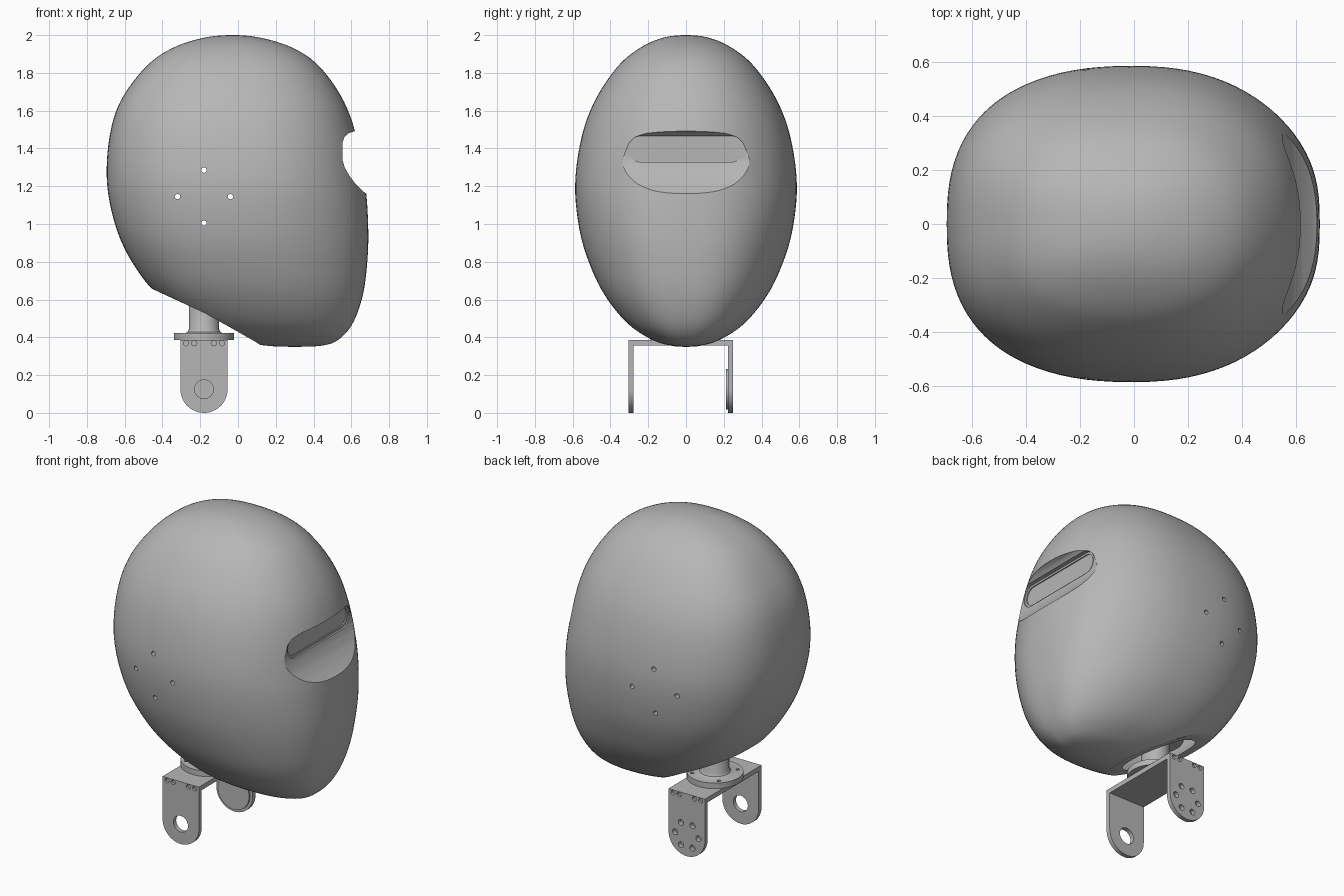
import bpy, bmesh, math
from mathutils import Vector, Matrix

if "Cube" in bpy.data.objects:
    bpy.data.objects.remove(bpy.data.objects["Cube"])

grey = bpy.data.materials.new("neutral_grey")
grey.use_nodes = True
GREY = (0.47, 0.47, 0.47, 1)
grey.diffuse_color = GREY
grey.node_tree.nodes["Principled BSDF"].inputs["Base Color"].default_value = GREY


def finish(name, bm):
    bmesh.ops.recalc_face_normals(bm, faces=bm.faces)
    me = bpy.data.meshes.new(name)
    bm.to_mesh(me)
    bm.free()
    ob = bpy.data.objects.new(name, me)
    bpy.context.collection.objects.link(ob)
    me.materials.append(grey)
    return ob


def prism(name, outline, axis, lo, hi):
    """Extrude a 2D outline: along y it is (x, z), along x it is (y, z)."""
    place = (lambda p, t: (p[0], t, p[1])) if axis == "y" else (lambda p, t: (t, p[0], p[1]))
    bm = bmesh.new()
    face = bm.faces.new([bm.verts.new(place(p, lo)) for p in outline])
    ext = bmesh.ops.extrude_face_region(bm, geom=[face])
    verts = [g for g in ext["geom"] if isinstance(g, bmesh.types.BMVert)]
    bmesh.ops.translate(bm, vec=Vector(place((0, 0), hi - lo)), verts=verts)
    return finish(name, bm)


def arc(cx, cz, r, a0, a1, n):
    return [(cx + r * math.cos(math.radians(a0 + (a1 - a0) * i / n)),
             cz + r * math.sin(math.radians(a0 + (a1 - a0) * i / n))) for i in range(n + 1)]


def stadium(half, cz, r):
    return arc(half - r, cz, r, -90, 90, 16) + arc(r - half, cz, r, 90, 270, 16)


def rod(name, x, z, r, lo, hi, n=24):
    return prism(name, arc(x, z, r, 0, 360, n)[:-1], "y", lo, hi)


def lathe(name, profile, x, y, n=48):
    """Solid of revolution around a vertical axis, closed at both ends."""
    bm = bmesh.new()
    rings = [[bm.verts.new((x + r * math.cos(math.tau * i / n), y + r * math.sin(math.tau * i / n), z))
              for i in range(n)] for r, z in profile]
    for a, b in zip(rings, rings[1:]):
        for i in range(n):
            bm.faces.new((a[i], a[i - 1], b[i - 1], b[i]))
    bm.faces.new(rings[0])
    bm.faces.new(rings[-1])
    return finish(name, bm)


def cut(ob, *cutters):
    for c in cutters:
        m = ob.modifiers.new("cut", "BOOLEAN")
        m.operation, m.solver, m.object = "DIFFERENCE", "EXACT", c
        bpy.context.view_layer.objects.active = ob
        bpy.ops.object.modifier_apply(modifier=m.name)
        bpy.data.objects.remove(c)


def smooth(ob, angle=30):
    bpy.ops.object.select_all(action="DESELECT")
    ob.select_set(True)
    bpy.context.view_layer.objects.active = ob
    bpy.ops.object.shade_smooth_by_angle(angle=math.radians(angle))


# Head sections: height, back x, front x, half width
SECTIONS = [(2.0, -.03, -.03, 0), (1.985, -.185, .125, .125), (1.93, -.35, .295, .247),
            (1.83, -.49, .435, .365), (1.65, -.622, .56, .484), (1.45, -.682, .63, .555),
            (1.2, -.692, .675, .587), (.95, -.635, .69, .56), (.75, -.53, .68, .495),
            (.6, -.4, .655, .415), (.47, -.23, .605, .305), (.39, -.03, .535, .185),
            (.357, .14, .45, .085), (.35, .3, .3, 0)]


def head_solid(name, scale=1.0, seg=96, steps=6):
    ghost = lambda s: (s[0], s[2], s[1], -s[3])
    keys = [Vector(s) for s in [ghost(SECTIONS[1])] + SECTIONS + [ghost(SECTIONS[-2])]]
    rows = []
    for a, b, c, d in zip(keys, keys[1:], keys[2:], keys[3:]):
        for k in range(steps):
            t = k / steps
            rows.append(b + (c - a) * t / 2 + (2 * a - 5 * b + 4 * c - d) * t * t / 2
                        + (3 * b - a - 3 * c + d) * t ** 3 / 2)
    bm = bmesh.new()
    rings = []
    for z, back, front, w in rows[1:]:
        mid, half, ring = (back + front) / 2, (front - back) / 2, []
        # The lower face is squarer in front, with cheeks that taper forward
        jaw = min(1, max(0, (1.25 - z) / .35))
        for i in range(seg):
            co, si = math.cos(math.tau * i / seg), math.sin(math.tau * i / seg)
            fore = max(co, 0)
            e = 2 / (2.35 - 0.15 * co + 0.5 * jaw * fore)
            u = math.copysign(abs(co) ** e, co)
            taper = 1 - .14 * jaw * max(u, 0) ** 2
            ring.append(bm.verts.new((mid + half * u,
                                      w * taper * math.copysign(abs(si) ** e, si), z)))
        rings.append(ring)
    for a, b in zip(rings, rings[1:]):
        for i in range(seg):
            bm.faces.new((a[i], a[i - 1], b[i - 1], b[i]))
    for ring, s in ((rings[0], SECTIONS[0]), (rings[-1], SECTIONS[-1])):
        pole = bm.verts.new((s[1], 0, s[0]))
        for i in range(seg):
            bm.faces.new((ring[i], ring[i - 1], pole))
    centre = Matrix.Translation((0, 0, 1.175))
    bm.transform(centre @ Matrix.Scale(scale, 4) @ centre.inverted())
    return finish(name, bm)


# Eye recess profile, reused deeper to keep the wall behind it
RECESS = [(.9, 1.5), (.62, 1.492), (.585, 1.48), (.563, 1.46), (.553, 1.43), (.553, 1.34),
          (.565, 1.3), (.59, 1.255), (.62, 1.215), (.66, 1.175), (.7, 1.145), (.9, 1.05)]
SLOT_Z = 1.397

head = head_solid("head_shell")
cut(head, prism("recess_cutter", RECESS, "y", -.6, .6))
hollow = head_solid("hollow_cutter", .95)
deeper = [(x - .035, z + (.04 if z > SLOT_Z else -.03)) for x, z in RECESS]
cut(hollow, prism("recess_backing", deeper, "y", -.62, .62))
cut(head, hollow)

# Neck opening, eye slot and side bolt holes
cut(head, prism("opening_cutter", [(-.9, .88), (-.44, .65), (-.17, .525), (.09, .378), (.14, .345),
                                   (.14, .1), (-.9, .1)], "y", -.8, .8))
cut(head, prism("slot_step", stadium(.305, SLOT_Z, .07), "x", .546, .9),
    prism("slot_cutter", stadium(.29, SLOT_Z, .058), "x", .4, .9))
for dx, dz in ((.14, 0), (-.14, 0), (0, .14), (0, -.14)):
    cut(head, rod("bolt_cutter", -.18 + dx, 1.145 + dz, .014, -.8, .8, 16))
smooth(head)

# Pane closing the eye slot
prism("visor_pane", stadium(.295, SLOT_Z, .062), "x", .53, .539)

# Neck with lower and upper flanges
NX, NY = -.18, -.028
neck = lathe("neck", [(.16, .387), (.16, .422), (.1, .422), (.088, .428), (.08, .442),
                      (.08, .64), (.16, .64), (.16, .675)], NX, NY)
for k in range(4):
    a = math.radians(45 + 90 * k)
    x, y = NX + .13 * math.cos(a), NY + .13 * math.sin(a)
    cut(neck, lathe("flange_hole", [(.011, .3), (.011, .8)], x, y, 12))
smooth(neck)

# Bracket: top plate between two round-ended arms
plate = prism("bracket_plate", [(-.305, .358), (-.055, .358), (-.055, .387), (-.305, .387)],
              "y", -.278, .223)
arm_shape = [(-.055, .387), (-.305, .387)] + arc(NX, .125, .125, 180, 360, 24)
for name, lo, hi in (("right_arm", -.305, -.278), ("left_arm", .223, .25)):
    arm = prism(name, arm_shape, "y", lo, hi)
    outer = lo if lo < 0 else hi
    for dx in (-.095, -.052, .052, .095):
        cut(arm, rod("screw_cutter", NX + dx, .369, .014, outer - .015, outer + .015, 16))
    if lo < 0:
        cut(arm, rod("axle_cutter", NX, .125, .05, -.5, 0, 32))
    else:
        for k in range(6):
            a = math.tau * k / 6
            cut(arm, rod("horn_hole", NX + .08 * math.cos(a), .13 + .08 * math.sin(a),
                         .018, .1, .4, 16))
    smooth(arm)

# Round drive disc inside the left arm
smooth(rod("drive_disc", NX, .125, .108, .212, .223, 40))
